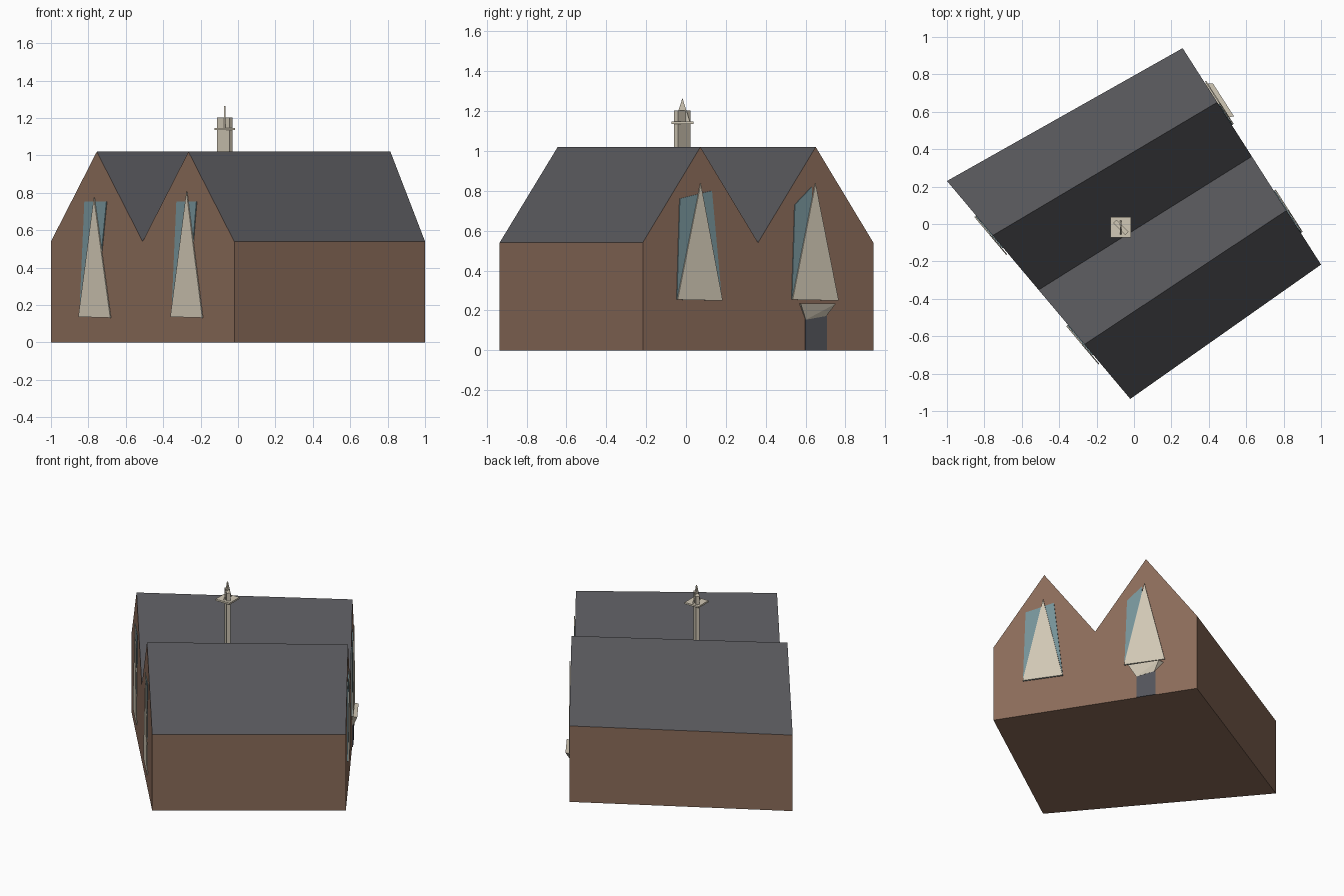
import bpy, bmesh, math
from mathutils import Vector, Matrix

if "Cube" in bpy.data.objects:
    bpy.data.objects.remove(bpy.data.objects["Cube"])


def material(name, rgb):
    m = bpy.data.materials.new(name)
    m.diffuse_color = (*rgb, 1)
    m.use_nodes = True
    m.node_tree.nodes["Principled BSDF"].inputs["Base Color"].default_value = m.diffuse_color
    return m


BRICK = material("brown_brick", (0.255, 0.147, 0.100))
SLATE = material("grey_slate", (0.098, 0.098, 0.108))
STONE = material("cream_stone", (0.640, 0.580, 0.465))
GLASS = material("blue_glass", (0.180, 0.287, 0.314))
DOOR = material("dark_door", (0.085, 0.088, 0.102))


def finish(name, bm, *mats):
    bmesh.ops.recalc_face_normals(bm, faces=bm.faces)
    mesh = bpy.data.meshes.new(name)
    bm.to_mesh(mesh)
    bm.free()
    for m in mats:
        mesh.materials.append(m)
    ob = bpy.data.objects.new(name, mesh)
    bpy.context.collection.objects.link(ob)
    return ob


def hull(name, points, mat):
    bm = bmesh.new()
    verts = [bm.verts.new(p) for p in points]
    bmesh.ops.convex_hull(bm, input=verts)
    bmesh.ops.dissolve_limit(bm, angle_limit=0.01, verts=bm.verts, edges=bm.edges)
    return finish(name, bm, mat)


# Ground plan corners: each gable wall runs from its rear corner to its front one
WEST, SOUTH = Vector((-1, 0.23, 0)), Vector((-0.02, -0.935, 0))
NORTH, EAST = Vector((0.26, 0.94, 0)), Vector((1, -0.217, 0))
EAVES, RIDGE = 0.54, 1.02

# House body with a twin-gabled roof; upward faces are slate
bm = bmesh.new()
ends = []
for a, b in ((WEST, SOUTH), (NORTH, EAST)):
    pts = [a, *(a.lerp(b, i / 4) + Vector((0, 0, RIDGE if i % 2 else EAVES))
                for i in range(5)), b]
    ends.append([bm.verts.new(p) for p in pts])
for ring in ends:
    bm.faces.new(ring)
for i in range(7):
    j = (i + 1) % 7
    bm.faces.new((ends[0][i], ends[0][j], ends[1][j], ends[1][i]))
bmesh.ops.recalc_face_normals(bm, faces=bm.faces)
for f in bm.faces:
    f.material_index = 1 if f.normal.z > 0.1 else 0
finish("house_body", bm, BRICK, SLATE)


def on_wall(wall, u, z, out):
    """Point on a gable wall; u is x on the west wall and y on the east wall."""
    a, b, axis, side = wall
    d = b - a
    p = a + d * ((u - a[axis]) / d[axis])
    n = Vector((-d.y, d.x, 0)).normalized() * side
    return p + n * out + Vector((0, 0, z))


WEST_WALL = (WEST, SOUTH, 0, -1)
EAST_WALL = (NORTH, EAST, 1, 1)


def plate(name, wall, outline, out, mat):
    pts = [on_wall(wall, u, z, o) for o in (out - 0.006, out) for u, z in outline]
    return hull(name, pts, mat)


# Windows: a glass pane behind a tall pointed stone panel
def window(name, wall, pane, panel):
    plate(name + "_glass", wall, pane, 0.005, GLASS)
    plate(name + "_stone", wall, panel, 0.012, STONE)


window("west_rear_window", WEST_WALL,
       [(-0.845, 0.135), (-0.818, 0.754), (-0.70, 0.754), (-0.76, 0.135)],
       [(-0.845, 0.137), (-0.674, 0.132), (-0.762, 0.775)])
window("west_front_window", WEST_WALL,
       [(-0.353, 0.135), (-0.326, 0.754), (-0.219, 0.754), (-0.27, 0.135)],
       [(-0.353, 0.137), (-0.182, 0.132), (-0.267, 0.807)])
window("east_front_window", EAST_WALL,
       [(-0.048, 0.254), (-0.033, 0.761), (0.128, 0.80), (0.178, 0.249)],
       [(-0.048, 0.254), (0.178, 0.249), (0.068, 0.837)])
window("east_rear_window", EAST_WALL,
       [(0.529, 0.254), (0.544, 0.73), (0.629, 0.82), (0.64, 0.252)],
       [(0.529, 0.254), (0.76, 0.249), (0.644, 0.837)])

# Door and the wedge-shaped canopy above it
plate("door", EAST_WALL, [(0.597, 0), (0.597, 0.17), (0.705, 0.18), (0.705, 0)],
      0.006, DOOR)
hull("door_canopy",
     [on_wall(EAST_WALL, *p) for p in
      [(0.569, 0.234, 0), (0.75, 0.234, 0), (0.557, 0.234, 0.035), (0.733, 0.234, 0.035),
       (0.597, 0.153, 0.008), (0.7, 0.172, 0.008), (0.597, 0.16, 0), (0.7, 0.175, 0)]], STONE)


def box(name, size, centre, turn, mat):
    bm = bmesh.new()
    bmesh.ops.create_cube(bm, size=1)
    bm.transform(Matrix.Translation(centre) @ Matrix.Rotation(turn, 4, "Z")
                 @ Matrix.Diagonal((*size, 1)))
    return finish(name, bm, mat)


# Chimney: slim diagonal stack, square collar and a thin pointed cap
CX, CY = -0.07, -0.018
box("chimney_stack", (0.092, 0.026, 0.40), (CX, CY, 1.003), -math.pi / 4, STONE)
box("chimney_collar", (0.11, 0.11, 0.012), (CX, CY, 1.141), 0, STONE)
hull("chimney_point", [(CX + x, CY + y, z) for x in (-0.004, 0.004)
                       for y, z in ((-0.038, 1.147), (0.038, 1.147), (0, 1.265))], STONE)
